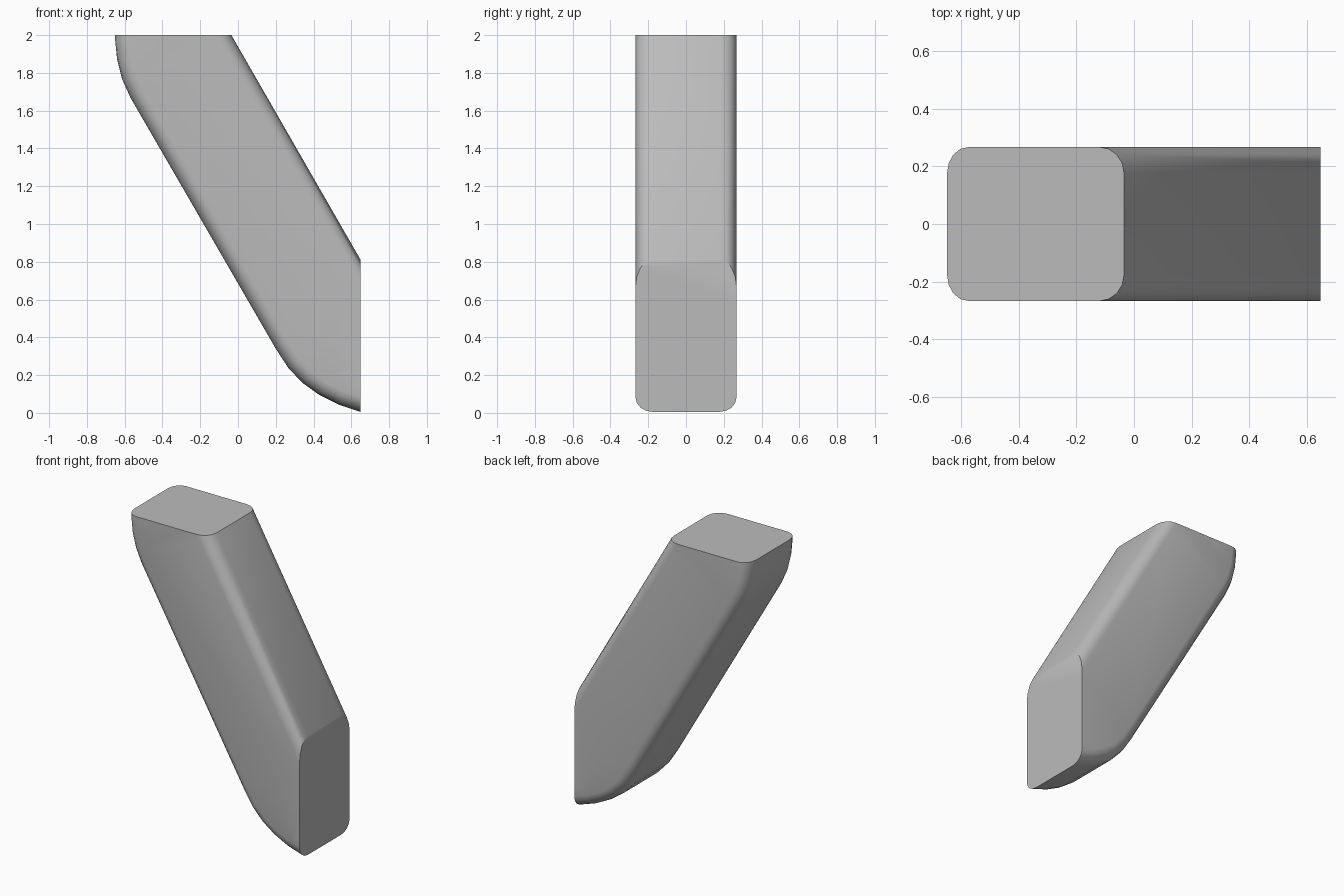
import bpy, bmesh, math
from mathutils import Vector

cube = bpy.data.objects.get("Cube")
if cube:
    bpy.data.objects.remove(cube, do_unlink=True)

HALF_WIDTH, ROUND_Y, ROUND_D, STEPS = 0.268, 0.09, 0.075, 4

# One neutral colour
grey = bpy.data.materials.new("plain grey")
grey.use_nodes = True
colour = (0.5, 0.5, 0.5, 1)
grey.diffuse_color = colour
grey.node_tree.nodes["Principled BSDF"].inputs["Base Color"].default_value = colour

# Underside path, run past both cut ends
under = [Vector(p) for p in [
    (-0.65, 2.4), (-0.65, 1.97), (-0.64, 1.87), (-0.615, 1.77), (-0.57, 1.67),
    (0.20, 0.34), (0.265, 0.24), (0.34, 0.16), (0.43, 0.095), (0.53, 0.045),
    (0.65, 0.005), (0.90, -0.07)]]
axis = Vector((0.69, -1.2)).normalized()
top_start = Vector((-0.035, 2.0))
top_normal = Vector((axis.y, -axis.x))

# Rounded corner profile as (y, inward depth), from centre side to outer face
corner = []
for i in range(STEPS + 1):
    a = math.pi / 2 * i / STEPS
    corner.append((HALF_WIDTH - ROUND_Y * (1 - math.sin(a)), ROUND_D * (1 - math.cos(a))))
edge = [(-y, d) for y, d in reversed(corner)] + corner


def normal_at(i):
    """Inward normal of the underside path."""
    before = (under[i] - under[max(i - 1, 0)]).normalized()
    after = (under[min(i + 1, len(under) - 1)] - under[i]).normalized()
    t = (before + after).normalized()
    return Vector((-t.y, t.x))


# Loft rounded sections along the brace
bm = bmesh.new()
rings = []
for i, low in enumerate(under):
    high = top_start + axis * (low - top_start).dot(axis)
    n = normal_at(i)
    ring = [(low + n * d, y) for y, d in edge]
    ring += [(high + top_normal * d, y) for y, d in reversed(edge)]
    rings.append([bm.verts.new((p.x, y, p.y)) for p, y in ring])
for a, b in zip(rings, rings[1:]):
    for j in range(len(a)):
        k = (j + 1) % len(a)
        bm.faces.new((a[j], a[k], b[k], b[j]))

# Cut the level top and the upright end, and close them
for point, normal in (((0, 0, 2), (0, 0, 1)), ((0.648, 0, 0), (1, 0, 0))):
    cut = bmesh.ops.bisect_plane(bm, geom=bm.verts[:] + bm.edges[:] + bm.faces[:],
                                 plane_co=point, plane_no=normal, clear_outer=True)
    rim = [e for e in cut["geom_cut"] if isinstance(e, bmesh.types.BMEdge)]
    bmesh.ops.contextual_create(bm, geom=rim)
bmesh.ops.recalc_face_normals(bm, faces=bm.faces[:])

mesh = bpy.data.meshes.new("diagonal_brace")
bm.to_mesh(mesh)
bm.free()
mesh.materials.append(grey)
brace = bpy.data.objects.new("diagonal_brace", mesh)
bpy.context.collection.objects.link(brace)

# Smooth rounding with sharp cut ends
bpy.ops.object.select_all(action="DESELECT")
brace.select_set(True)
bpy.context.view_layer.objects.active = brace
bpy.ops.object.shade_smooth_by_angle(angle=math.radians(35))
